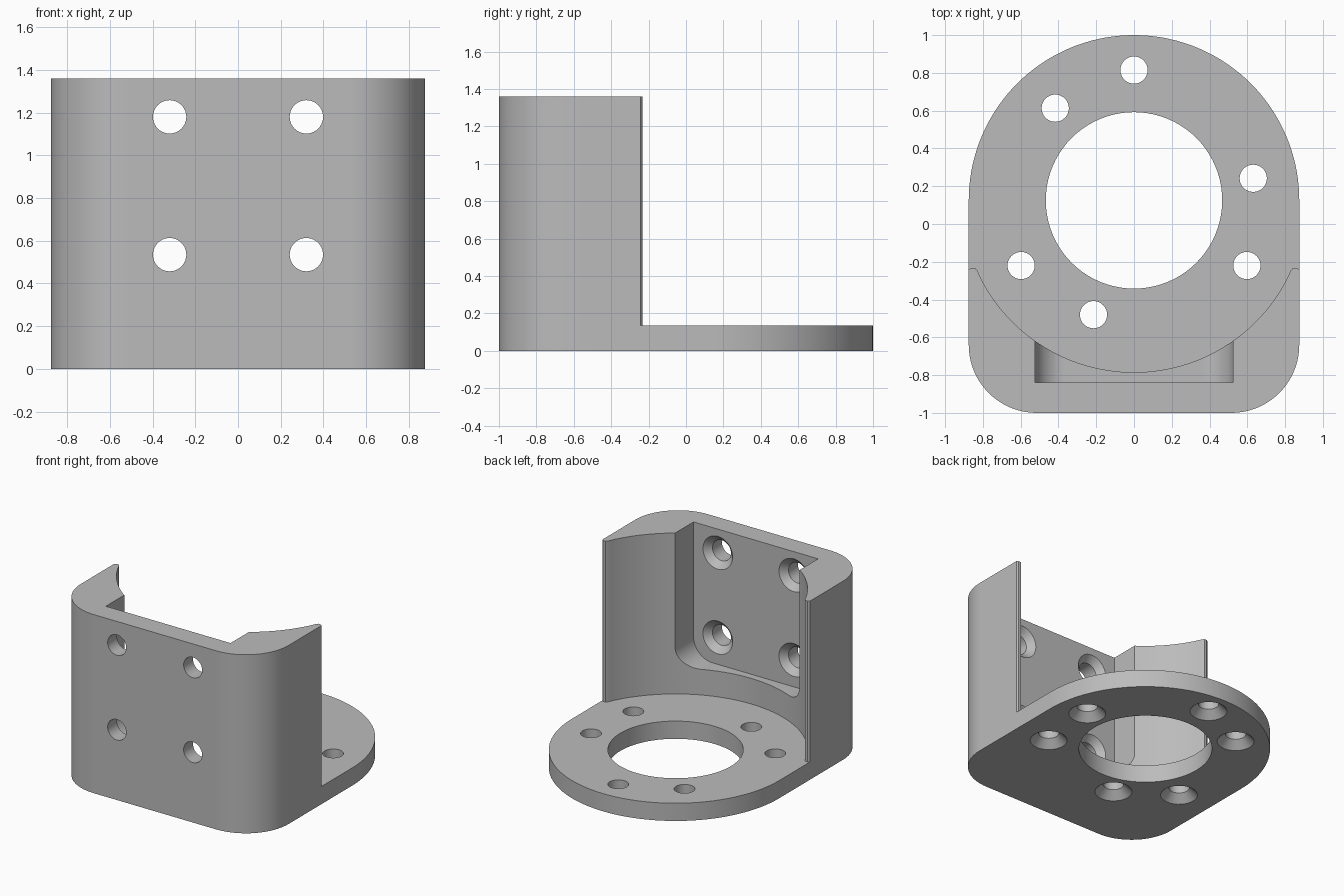
import bpy, bmesh, math
from mathutils import Matrix, Vector

cube = bpy.data.objects.get("Cube")
if cube:
    bpy.data.objects.remove(cube, do_unlink=True)

WIDTH, HEIGHT, PLATE = 0.875, 1.36, 0.135   # half width, wall height, plate thickness
RING_Y = 0.125                              # centre of the round flange
FLOOR_TURN = Matrix.Rotation(math.radians(90), 4, "X")   # local z -> -y, local y -> z

grey = bpy.data.materials.new("grey metal")
grey.use_nodes = True
grey.diffuse_color = (0.5, 0.5, 0.5, 1)
grey.node_tree.nodes["Principled BSDF"].inputs["Base Color"].default_value = (0.5, 0.5, 0.5, 1)


def arc(cx, cy, r, start, end, steps):
    """Points along an arc, angles in degrees."""
    angles = [math.radians(start + (end - start) * i / steps) for i in range(steps + 1)]
    return [(cx + r * math.cos(a), cy + r * math.sin(a)) for a in angles]


def finish(name, bm, matrix):
    bm.transform(matrix)
    bmesh.ops.recalc_face_normals(bm, faces=bm.faces)
    mesh = bpy.data.meshes.new(name)
    bm.to_mesh(mesh)
    bm.free()
    obj = bpy.data.objects.new(name, mesh)
    bpy.context.collection.objects.link(obj)
    return obj


def extrude(name, outline, low, high, matrix=Matrix()):
    """Prism from a 2D outline."""
    bm = bmesh.new()
    face = bm.faces.new([bm.verts.new((x, y, low)) for x, y in outline])
    side = bmesh.ops.extrude_face_region(bm, geom=[face])
    verts = [v for v in side["geom"] if isinstance(v, bmesh.types.BMVert)]
    bmesh.ops.translate(bm, verts=verts, vec=(0, 0, high - low))
    return finish(name, bm, matrix)


def drill(name, rings, matrix, sides=40):
    """Turned cutter from (radius, depth) rings."""
    bm = bmesh.new()
    loops = [[bm.verts.new((x, y, z)) for x, y in arc(0, 0, r, 0, 360, sides)[:-1]]
             for r, z in rings]
    for a, b in zip(loops, loops[1:]):
        for i in range(sides):
            j = (i + 1) % sides
            bm.faces.new((a[i], a[j], b[j], b[i]))
    bm.faces.new(loops[0])
    bm.faces.new(loops[-1])
    return finish(name, bm, matrix)


# Solid block: round back, straight sides, rounded front corners
corner = 0.36
outline = arc(0, RING_Y, WIDTH, 0, 180, 72)
outline += arc(corner - WIDTH, corner - 1, corner, 180, 270, 20)
outline += arc(WIDTH - corner, corner - 1, corner, 270, 360, 20)
bracket = extrude("mounting_bracket", outline, 0, HEIGHT)
bracket.data.materials.append(grey)

# Round clearance above the plate, with softened wall tips
bore = 0.91
sweep = math.degrees(math.asin(0.817 / bore))
tip = [(0.828, -0.25), (0.84, -0.233), (0.862, -0.233), (0.876, -0.243), (1.2, -0.243)]
clearance = [(-x, y) for x, y in reversed(tip)]
clearance += arc(0, RING_Y, bore, 270 - sweep, 270 + sweep, 56)
clearance += tip + [(1.2, 1.3), (-1.2, 1.3)]
cutters = [extrude("clearance_cutter", clearance, PLATE, 1.6)]

# Open-topped pocket behind the front wall
half, floor, r = 0.525, 0.33, 0.16
pocket = arc(r - half, floor + r, r, 180, 270, 14) + arc(half - r, floor + r, r, 270, 360, 14)
pocket += [(half, 1.6), (-half, 1.6)]
cutters.append(extrude("pocket_cutter", pocket, 0.3, 0.84, FLOOR_TURN))

# Large central opening
cutters.append(drill("opening_cutter", [(0.467, -0.1), (0.467, 0.3)],
                     Matrix.Translation((0, RING_Y, 0)), 80))

# Plate screw holes, countersunk from below, in two sets of three
for radius, start in ((0.69, 90), (0.642, 10.5)):
    for x, y in arc(0, RING_Y, radius, start, start + 240, 2):
        cutters.append(drill("plate_hole_cutter", [(0.15, -0.02), (0.072, 0.058), (0.072, 0.3)],
                             Matrix.Translation((x, y, 0))))

# Wall screw holes, countersunk from the pocket
for x in (-0.32, 0.32):
    for z in (0.535, 1.18):
        cutters.append(drill("wall_hole_cutter", [(0.145, -0.02), (0.078, 0.047), (0.078, 0.4)],
                             Matrix.Translation((x, -0.84, z)) @ FLOOR_TURN))

# Cut everything out of the block
bpy.context.view_layer.objects.active = bracket
for cutter in cutters:
    cutter.hide_render = True
    mod = bracket.modifiers.new("cut", "BOOLEAN")
    mod.operation, mod.solver, mod.object = "DIFFERENCE", "EXACT", cutter
    bpy.ops.object.modifier_apply(modifier=mod.name)
    bpy.data.objects.remove(cutter, do_unlink=True)

# Smooth curved walls, keep machined edges crisp
bpy.ops.object.select_all(action="DESELECT")
bracket.select_set(True)
bpy.ops.object.shade_smooth_by_angle(angle=math.radians(25))
weighted = bracket.modifiers.new("flat faces", "WEIGHTED_NORMAL")
weighted.keep_sharp = True
